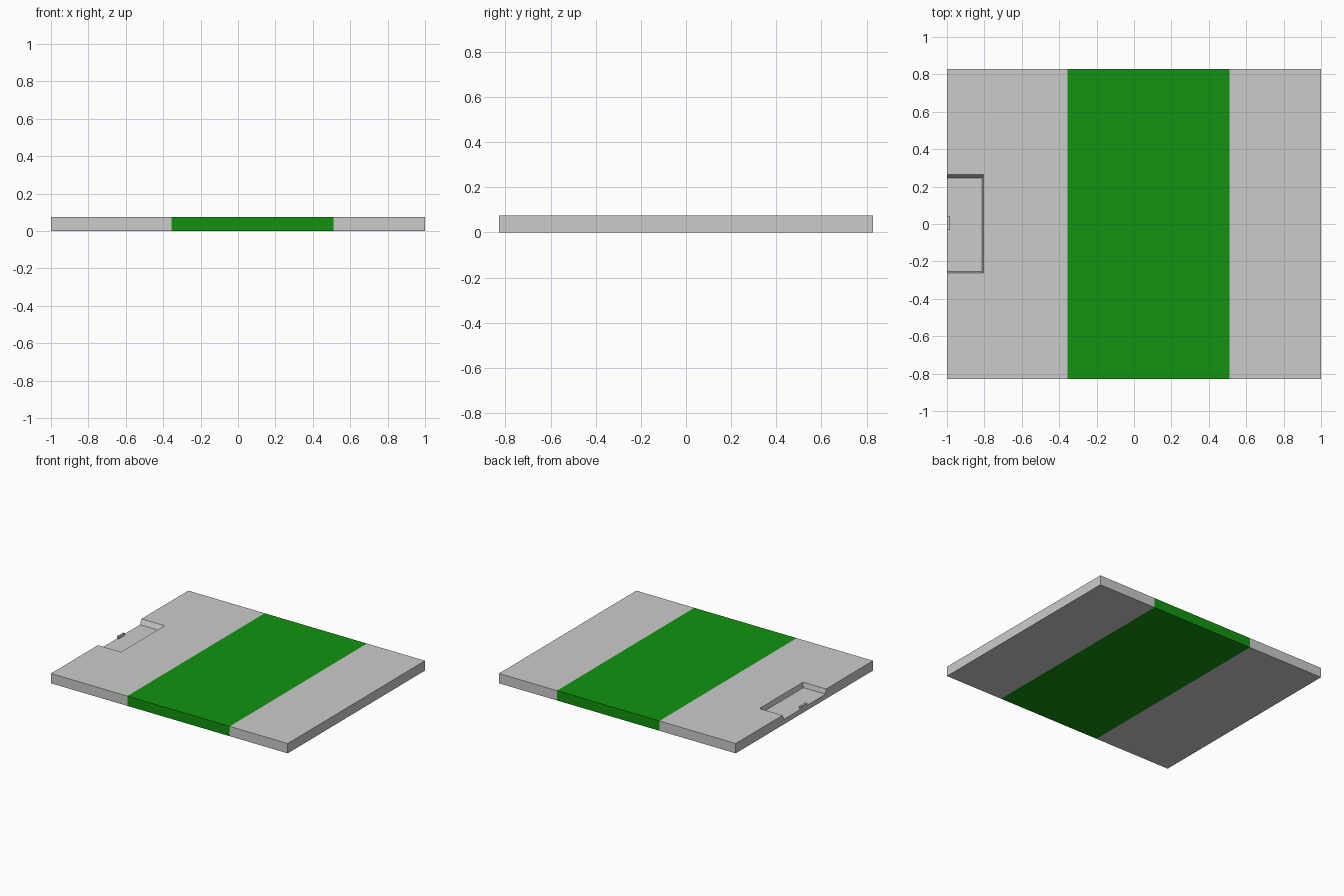
import bpy, bmesh

if "Cube" in bpy.data.objects:
    bpy.data.objects.remove(bpy.data.objects["Cube"])

HALF_Y, TOP = 0.828, 0.075
FLOOR = TOP - 0.037


def solid(name, bottom, top, z0, z1, mat=None):
    """Block between two rectangles given as (x0, x1, y0, y1)."""
    bm = bmesh.new()
    rings = []
    for (x0, x1, y0, y1), z in ((bottom, z0), (top, z1)):
        rings.append([bm.verts.new((x, y, z))
                      for x, y in ((x0, y0), (x1, y0), (x1, y1), (x0, y1))])
    low, high = rings
    bm.faces.new(low[::-1])
    bm.faces.new(high)
    for i in range(4):
        j = (i + 1) % 4
        bm.faces.new((low[i], low[j], high[j], high[i]))
    mesh = bpy.data.meshes.new(name)
    bm.to_mesh(mesh)
    bm.free()
    obj = bpy.data.objects.new(name, mesh)
    bpy.context.collection.objects.link(obj)
    if mat:
        mesh.materials.append(mat)
    return obj


def slab(name, x0, x1, mat=None):
    rect = (x0, x1, -HALF_Y, HALF_Y)
    return solid(name, rect, rect, 0, TOP, mat)


green = bpy.data.materials.new("green")
green.diffuse_color = (0.006, 0.29, 0.005, 1)
green.use_nodes = True
green.node_tree.nodes["Principled BSDF"].inputs["Base Color"].default_value = green.diffuse_color

# Three flush sections of the plate
left = slab("left_plate", -1, -0.355)
slab("green_band", -0.355, 0.51, green)
slab("right_plate", 0.51, 1)

# Recess with slightly sloping walls, open at the left edge
cutter = solid("recess_cutter", (-1.1, -0.813, -0.255, 0.245),
               (-1.1, -0.805, -0.262, 0.264), FLOOR, TOP + 0.0005)
cutter.hide_render = True
cutter.hide_viewport = True
cut = left.modifiers.new("recess", 'BOOLEAN')
cut.operation = 'DIFFERENCE'
cut.solver = 'EXACT'
cut.object = cutter

# Small raised nub on the outer edge of the recess floor
nub = (-1, -0.985, -0.033, 0.042)
solid("edge_nub", nub, nub, FLOOR - 0.005, FLOOR + 0.018)
